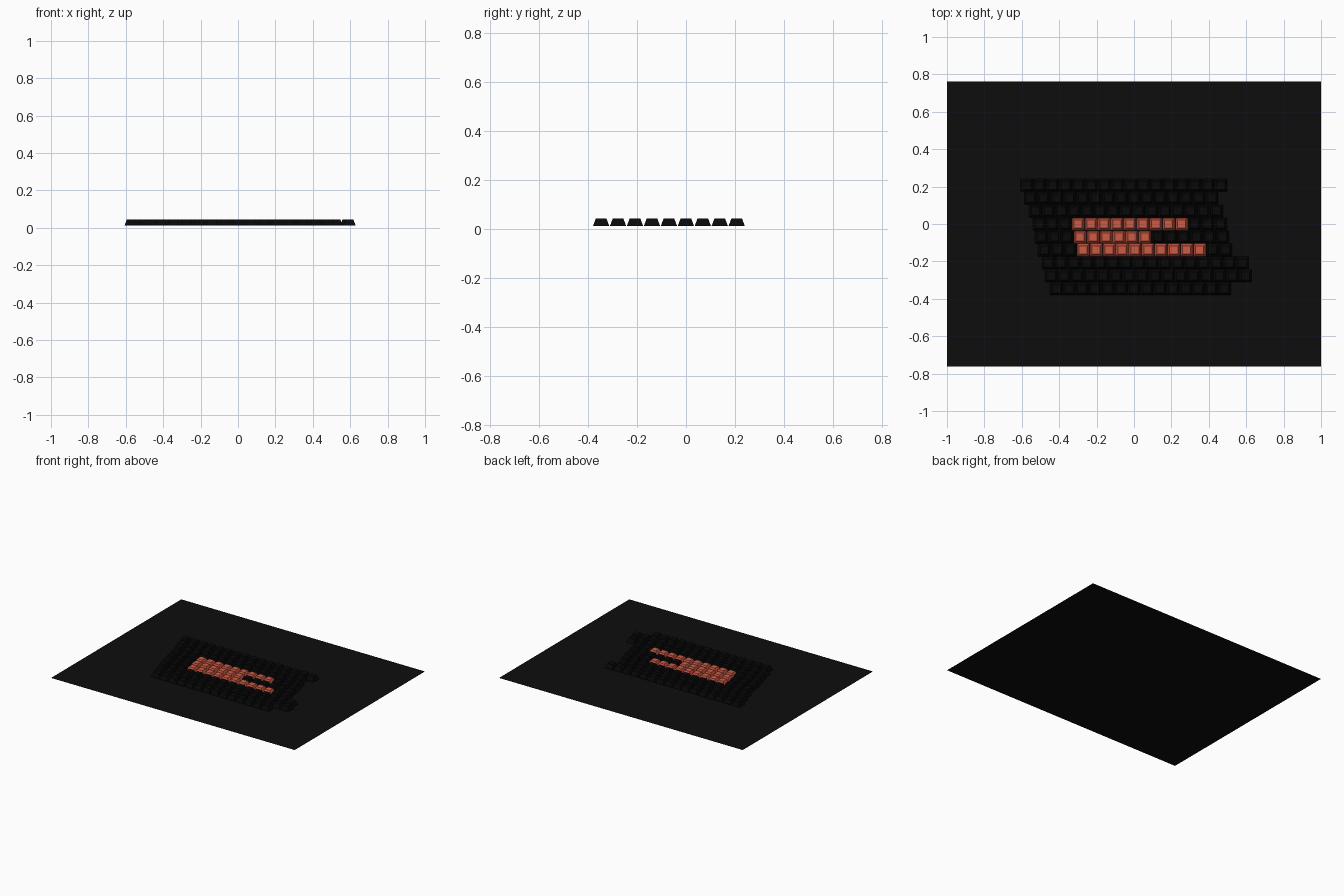
import bpy, bmesh

if "Cube" in bpy.data.objects:
    bpy.data.objects.remove(bpy.data.objects["Cube"])


def material(name, rgb):
    m = bpy.data.materials.new(name)
    m.diffuse_color = (*rgb, 1)
    m.use_nodes = True
    m.node_tree.nodes["Principled BSDF"].inputs["Base Color"].default_value = m.diffuse_color
    return m


mat_black = material("mat black", (0.004, 0.004, 0.004))
key_black = material("key black", (0.0025, 0.0025, 0.0025))
key_red = material("coral red", (0.62, 0.105, 0.06))

PITCH = 0.0692            # spacing of keys and rows
BASE, TOP = 0.0335, 0.0215  # half widths of a key
Z0, Z1 = 0.011, 0.043


def make_object(name, bm, mat):
    mesh = bpy.data.meshes.new(name)
    bm.to_mesh(mesh)
    bm.free()
    mesh.materials.append(mat)
    obj = bpy.data.objects.new(name, mesh)
    bpy.context.collection.objects.link(obj)


def add_key(bm, x, y):
    """Tapered key: square base, smaller square top."""
    corners = [(-1, -1), (1, -1), (1, 1), (-1, 1)]
    lo = [bm.verts.new((x + a * BASE, y + b * BASE, Z0)) for a, b in corners]
    hi = [bm.verts.new((x + a * TOP, y + b * TOP, Z1)) for a, b in corners]
    bm.faces.new(lo[::-1])
    bm.faces.new(hi)
    for i in range(4):
        j = (i + 1) % 4
        bm.faces.new((lo[i], lo[j], hi[j], hi[i]))


# Desk mat: a single flat sheet
bm = bmesh.new()
bm.faces.new([bm.verts.new((a, b * 0.763, 0))
              for a, b in [(-1, -1), (1, -1), (1, 1), (-1, 1)]])
make_object("desk_mat", bm, mat_black)

# Rows from back to front: left edge, key count, number of red keys from the 4th on
rows = [(-0.608, 16, 0), (-0.587, 15, 0), (-0.562, 15, 0),
        (-0.541, 15, 9), (-0.530, 15, 6), (-0.514, 15, 10),
        (-0.493, 16, 0), (-0.477, 16, 0), (-0.450, 14, 0)]
dark, red = bmesh.new(), bmesh.new()
for r, (left, count, reds) in enumerate(rows):
    y = 0.207 - r * PITCH
    for k in range(count):
        target = red if 3 <= k < 3 + reds else dark
        add_key(target, left + (k + 0.5) * PITCH, y)
make_object("dark_keys", dark, key_black)
make_object("red_keys", red, key_red)
